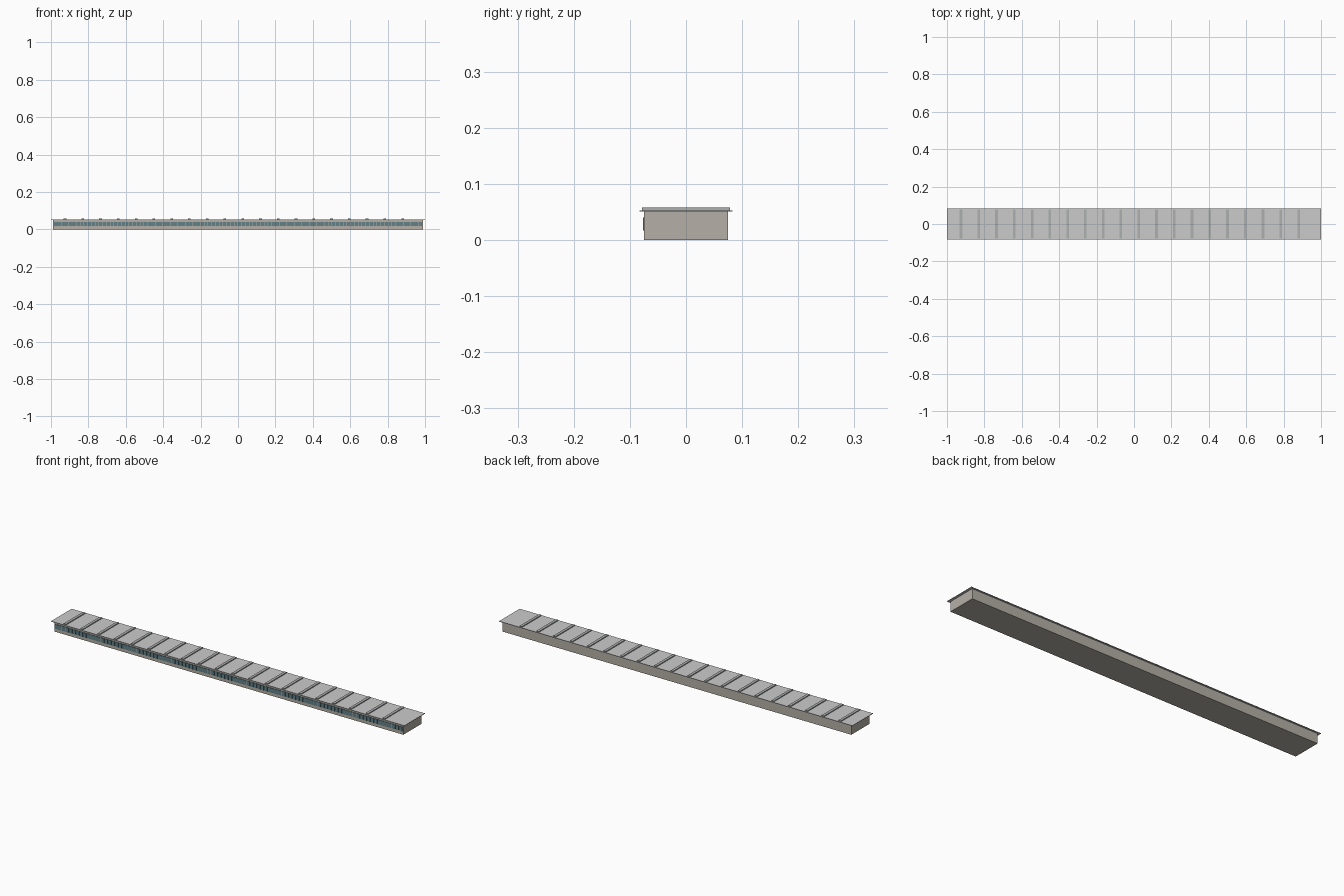
import bpy

if "Cube" in bpy.data.objects:
    bpy.data.objects.remove(bpy.data.objects["Cube"])


def material(name, rgb):
    m = bpy.data.materials.new(name)
    m.diffuse_color = (*rgb, 1)
    m.use_nodes = True
    m.node_tree.nodes["Principled BSDF"].inputs["Base Color"].default_value = m.diffuse_color
    return m


def box(name, lo, hi, mat):
    x0, y0, z0 = lo
    x1, y1, z1 = hi
    verts = [(x, y, z) for x in (x0, x1) for y in (y0, y1) for z in (z0, z1)]
    faces = [(0, 1, 3, 2), (4, 6, 7, 5), (0, 4, 5, 1),
             (2, 3, 7, 6), (0, 2, 6, 4), (1, 5, 7, 3)]
    mesh = bpy.data.meshes.new(name)
    mesh.from_pydata(verts, [], faces)
    mesh.materials.append(mat)
    obj = bpy.data.objects.new(name, mesh)
    bpy.context.collection.objects.link(obj)
    return obj


def repeat(obj, count, step):
    mod = obj.modifiers.new("repeat", 'ARRAY')
    mod.count = count
    mod.use_relative_offset = False
    mod.use_constant_offset = True
    mod.constant_offset_displace = (step, 0, 0)


wall = material("wall", (0.46, 0.43, 0.38))
roof = material("roof", (0.57, 0.57, 0.54))
metal = material("rib_metal", (0.42, 0.43, 0.43))
glass = material("glass", (0.12, 0.22, 0.25))

# Long hall and overhanging roof slab
box("hall_walls", (-0.988, -0.0745, 0), (0.988, 0.0745, 0.0505), wall)
box("roof_slab", (-1, -0.083, 0.0505), (1, 0.083, 0.053), roof)

# Raised ribs across the roof
rib = box("roof_ribs", (-0.932, -0.078, 0.053), (-0.918, 0.078, 0.0575), metal)
repeat(rib, 20, 0.095)

# Row of window panes along the front
pane = box("window_panes", (-0.984, -0.077, 0.017), (-0.966, -0.0745, 0.04), glass)
repeat(pane, 98, 0.02009)
